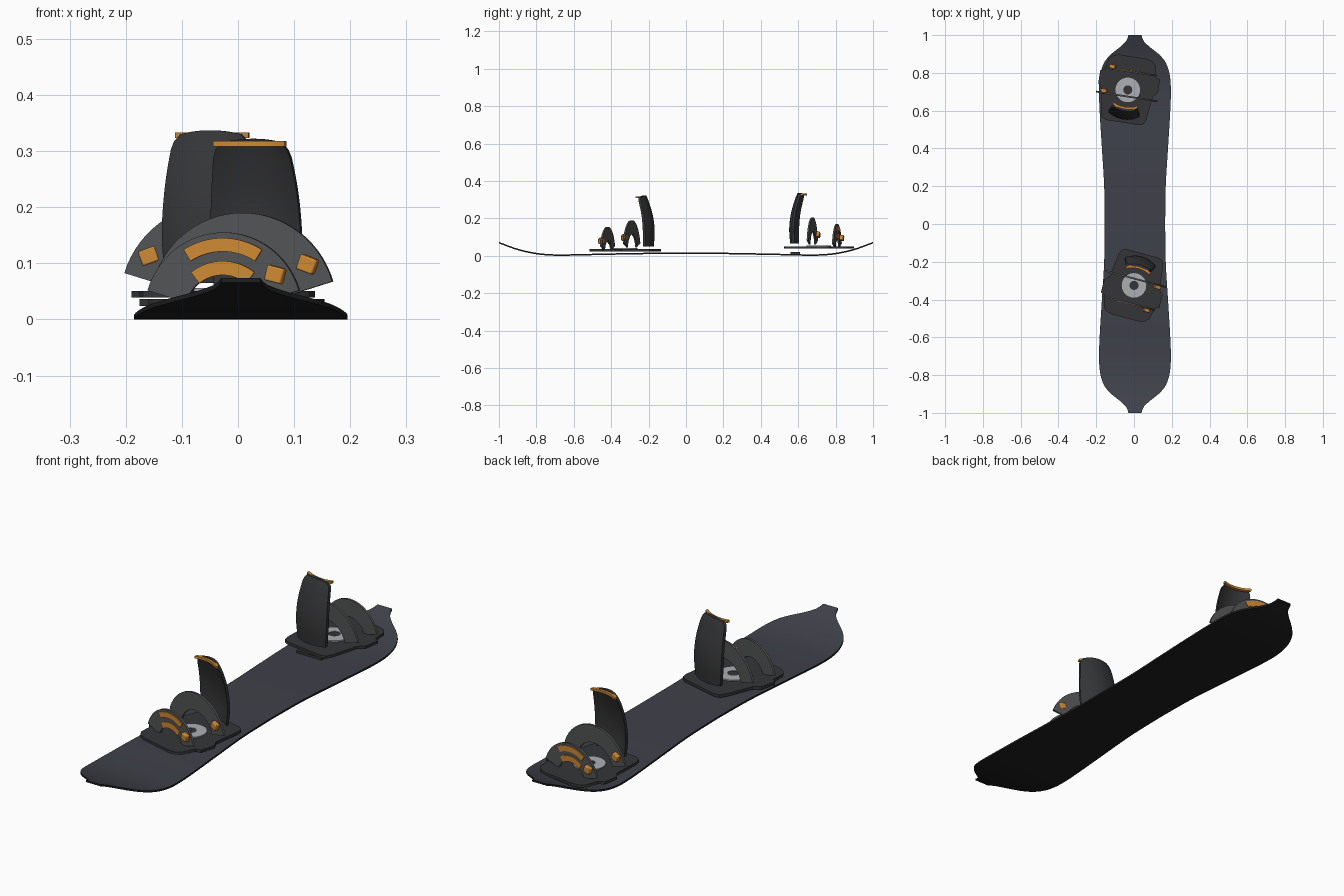
import bpy, bmesh, math
from mathutils import Matrix, Vector

if "Cube" in bpy.data.objects:
    bpy.data.objects.remove(bpy.data.objects["Cube"])


def material(name, r, g, b):
    m = bpy.data.materials.new(name)
    m.diffuse_color = (r, g, b, 1)
    m.use_nodes = True
    m.node_tree.nodes["Principled BSDF"].inputs["Base Color"].default_value = m.diffuse_color
    return m


TOP = material("deck_grey", .05, .053, .068)
BASE = material("base_black", .014, .014, .014)
DARK = material("dark_plastic", .035, .036, .038)
STRAP = material("strap_grey", .085, .087, .09)
LIGHT = material("light_grey", .42, .43, .45)
ORANGE = material("orange", .62, .25, .035)


def loft(name, rings, mat, matrix=Matrix(), closed=False):
    """Skin a list of equal closed rings, capped at the ends unless closed."""
    bm = bmesh.new()
    vs = [[bm.verts.new(matrix @ Vector(p)) for p in ring] for ring in rings]
    n = len(rings[0])
    pairs = list(zip(vs, vs[1:])) + ([(vs[-1], vs[0])] if closed else [])
    for a, b in pairs:
        for i in range(n):
            j = (i + 1) % n
            bm.faces.new((a[i], a[j], b[j], b[i]))
    if not closed:
        bm.faces.new(vs[0][::-1])
        bm.faces.new(vs[-1])
    bmesh.ops.recalc_face_normals(bm, faces=bm.faces)
    me = bpy.data.meshes.new(name)
    bm.to_mesh(me)
    bm.free()
    me.materials.append(mat)
    ob = bpy.data.objects.new(name, me)
    bpy.context.collection.objects.link(ob)
    bpy.ops.object.select_all(action='DESELECT')
    ob.select_set(True)
    bpy.context.view_layer.objects.active = ob
    bpy.ops.object.shade_smooth_by_angle(angle=math.radians(35))
    return ob


def spline(keys, t):
    """Smooth interpolation through (t, value) keys."""
    for i in range(len(keys) - 1):
        (t0, a), (t1, b) = keys[i], keys[i + 1]
        if t <= t1 + 1e-9:
            def slope(k):
                p, q = keys[max(k - 1, 0)], keys[min(k + 1, len(keys) - 1)]
                return (q[1] - p[1]) / (q[0] - p[0])
            h = t1 - t0
            s = (t - t0) / h
            return ((2*s**3 - 3*s*s + 1)*a + (s**3 - 2*s*s + s)*h*slope(i)
                    + (3*s*s - 2*s**3)*b + (s**3 - s*s)*h*slope(i + 1))
    return keys[-1][1]


# Board: sidecut outline, camber and raised tips
width = [(0, .16), (.2, .163), (.4, .175), (.6, .187), (.72, .19), (.8, .182), (.86, .16),
         (.9, .125), (.94, .075), (.97, .045), (1, .035)]
rise = [(0, .010), (.25, .008), (.5, .003), (.7, 0), (.8, .008), (.9, .03), (1, .066)]
rings = []
for i in range(-60, 61):
    y = i / 60
    w, z = spline(width, abs(y)), max(0, spline(rise, abs(y)))
    rings.append([(.005 + sx * w, y, z + t) for sx, t in
                  ((-1, 0), (1, 0), (1, .008), (-1, .008))])
board = loft("board", rings, TOP)
board.data.materials.append(BASE)
for p in board.data.polygons:
    if p.normal.z < .5:
        p.material_index = 1


def crescent(name, y, cz, r0, r1, a0, a1, thick, mat, m, n=28):
    """Flat arc band standing upright across the foot."""
    rs = []
    for i in range(n + 1):
        a = math.radians(a0 + (a1 - a0) * i / n)
        c, s = math.cos(a), math.sin(a)
        rs.append([(r * c, y + d, cz + r * s) for r, d in
                   ((r0, -thick/2), (r1, -thick/2), (r1, thick/2), (r0, thick/2))])
    loft(name, rs, mat, m)


def buckle(name, x, y, z, tilt, m):
    ob = loft(name, [[(sx * .016, sy * .014, sz * .014) for sx, sy in
                      ((-1, -1), (1, -1), (1, 1), (-1, 1))] for sz in (-1, 1)], ORANGE,
              m @ Matrix.Translation((x, y, z)) @ Matrix.Rotation(math.radians(tilt), 4, 'Y'))
    bev = ob.modifiers.new("round", 'BEVEL')
    bev.width, bev.segments = .003, 2


def annulus(name, r0, r1, z0, z1, mat, m, n=40):
    rs = []
    for i in range(n):
        c, s = math.cos(math.tau * i / n), math.sin(math.tau * i / n)
        rs.append([(r * c, r * s, z) for r, z in ((r0, z0), (r1, z0), (r1, z1), (r0, z1))])
    loft(name, rs, mat, m, closed=True)


def back_slice(half, y, z, thick, n=14):
    """Curved highback cross-section, open toward the toe."""
    us = [-1 + 2 * i / n for i in range(n + 1)]
    def pt(u, d):
        return (half * u, y - .024 * u * u * (half / .08) ** 2 + d, z(u))
    return [pt(u, thick / 2) for u in us] + [pt(u, -thick / 2) for u in reversed(us)]


def binding(side, x, y, z, turn):
    m = Matrix.Translation((x, y, z)) @ Matrix.Rotation(math.radians(turn), 4, 'Z')
    # Baseplate with side wings, toe toward local -y
    half = [(.075, -.178), (.105, -.17), (.125, -.15), (.138, -.09), (.16, -.08), (.16, -.01),
            (.137, .015), (.122, .14), (.112, .165), (.09, .175)]
    outline = half + [(-px, py) for px, py in reversed(half)]
    loft(side + "_baseplate", [[(px, py, h) for px, py in outline] for h in (-.006, .006)], DARK, m)
    # Mounting disc
    annulus(side + "_disc", .024, .065, .004, .011, LIGHT, m)
    annulus(side + "_disc_hub", .001, .024, .004, .009, DARK, m)
    # Highback leaning over the heel
    lean = [(.02, .147), (.1, .152), (.18, .143), (.25, .122), (.30, .1)]
    halves = [(.02, .076), (.1, .083), (.18, .08), (.25, .072), (.27, .067), (.285, .055)]
    rs = []
    for i in range(21):
        h = .02 + .265 * i / 20
        arch = .007 * max(0, (h - .2) / .085)
        rs.append(back_slice(spline(halves, h), spline(lean, h),
                             lambda u: h + arch * (1 - u * u), .013))
    loft(side + "_highback", rs, DARK, m)
    # Orange lip along the highback's top edge
    loft(side + "_highback_trim",
         [back_slice(.066, .098, lambda u: h, .014) for h in (.278, .288)], ORANGE, m)
    # Straps with buckles, and two trim bands on the toe strap
    crescent(side + "_ankle_strap", .035, -.013, .098, .173, 17, 163, .009, STRAP, m)
    crescent(side + "_toe_strap", -.098, -.021, .072, .146, 17, 163, .009, STRAP, m)
    crescent(side + "_toe_trim_upper", -.103, -.021, .112, .136, 58, 122, .006, ORANGE, m, 16)
    crescent(side + "_toe_trim_lower", -.103, -.021, .07, .095, 52, 128, .006, ORANGE, m, 16)
    buckle(side + "_ankle_buckle", .122, .027, .068, 20, m)
    buckle(side + "_toe_buckle", .098, -.106, .05, 14, m)


binding("front", 0, -.325, .03, -15)
binding("rear", -.033, .71, .045, 171)

# Small heel block under the rear binding
loft("rear_heel_block", [[(-.05 + sx * .06, .585 + sy * .025, z) for sx, sy in
                          ((-1, -1), (1, -1), (1, 1), (-1, 1))] for z in (.008, .02)], DARK)
